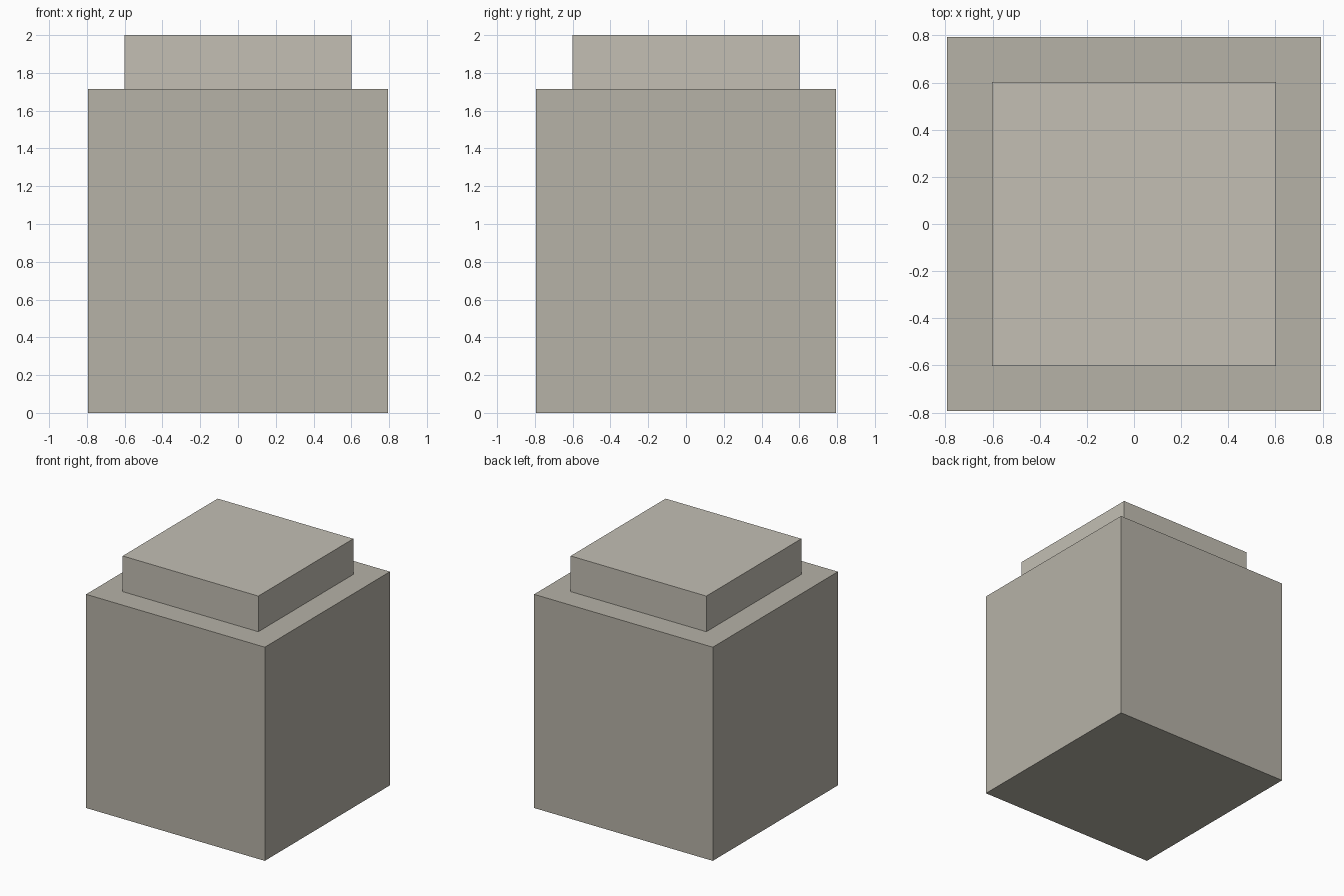
import bpy

if "Cube" in bpy.data.objects:
    bpy.data.objects.remove(bpy.data.objects["Cube"])


def block(name, width, z_min, z_max, colour):
    """Coloured square block centred on the z axis."""
    bpy.ops.mesh.primitive_cube_add(size=1, location=(0, 0, (z_min + z_max) / 2))
    obj = bpy.context.object
    obj.name = name
    obj.scale = (width, width, z_max - z_min)
    bpy.ops.object.transform_apply(location=False, rotation=False, scale=True)
    mat = bpy.data.materials.new(name + "_colour")
    mat.diffuse_color = (*colour, 1)
    mat.use_nodes = True
    mat.node_tree.nodes["Principled BSDF"].inputs["Base Color"].default_value = mat.diffuse_color
    obj.data.materials.append(mat)


BODY_TOP = 1.714

# Main body, warm grey
block("body", 1.586, 0, BODY_TOP, (0.469, 0.447, 0.386))

# Smaller raised cap, slightly lighter
block("cap", 1.204, BODY_TOP, 2, (0.547, 0.522, 0.456))
